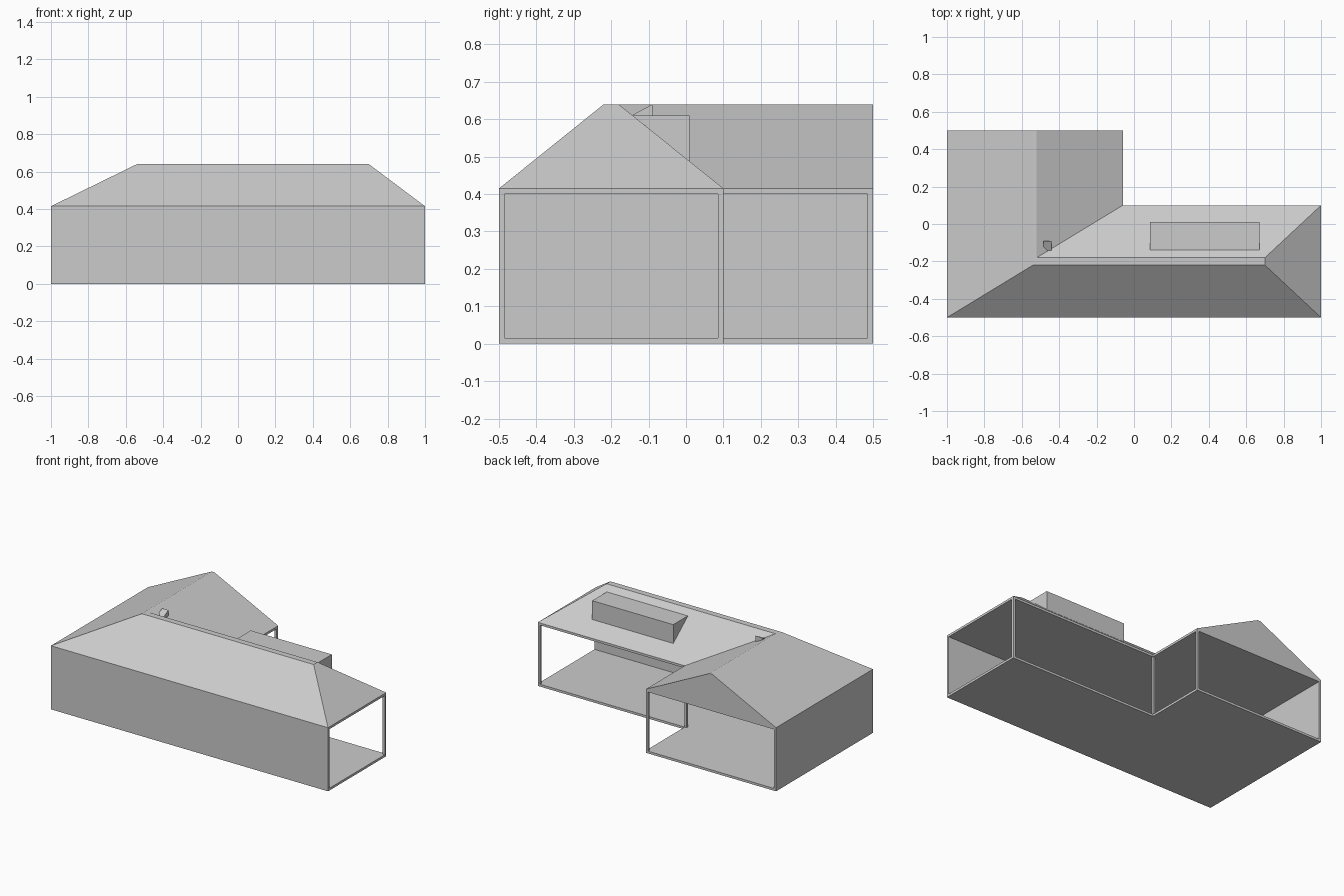
import bpy

if "Cube" in bpy.data.objects:
    bpy.data.objects.remove(bpy.data.objects["Cube"])

T = 0.015           # frame and slab thickness
EAVE, RIDGE = 0.415, 0.64


def mesh_object(name, verts, faces):
    mesh = bpy.data.meshes.new(name)
    mesh.from_pydata(verts, [], faces)
    mesh.update()
    obj = bpy.data.objects.new(name, mesh)
    bpy.context.collection.objects.link(obj)
    return obj


def loft(name, lower, upper):
    """Closed solid between two matching counter-clockwise loops."""
    n = len(lower)
    sides = [(i, (i + 1) % n, n + (i + 1) % n, n + i) for i in range(n)]
    caps = [tuple(reversed(range(n))), tuple(range(n, 2 * n))]
    return mesh_object(name, lower + upper, sides + caps)


def at(outline, z):
    return [(x, y, z) for x, y in outline]


def slab(name, outline, z0, z1):
    return loft(name, at(outline, z0), at(outline, z1))


def rect(x0, x1, y0, y1):
    return [(x0, y0), (x1, y0), (x1, y1), (x0, y1)]


# L-shaped plan: long front block plus a wing at the back left
plan = [(-1, -0.5), (1, -0.5), (1, 0.1), (-0.06, 0.1), (-0.06, 0.5), (-1, 0.5)]
ridge = [(-0.54, -0.22), (0.7, -0.22), (0.7, -0.18),
         (-0.52, -0.18), (-0.52, 0.5), (-0.54, 0.5)]

slab("floor", plan, 0, T)
slab("ceiling", plan, EAVE - T, EAVE)

# Solid walls on the front and left
slab("front_wall", rect(-1, 1, -0.5, -0.5 + T), T, EAVE - T)
slab("left_wall", rect(-1, -1 + T, -0.5 + T, 0.5), T, EAVE - T)

# Corner posts around the open sides
for i, (x, y) in enumerate([(1, 0.1), (-0.06, 0.1), (-0.06, 0.5)]):
    slab(f"corner_post_{i + 1}", rect(x - T, x, y - T, y), T, EAVE - T)

# Hipped roof with narrow flat ridges and a gable on the wing
loft("roof", at(plan, EAVE), at(ridge, RIDGE))

# Long flat-topped dormer: a triangular wedge sitting on the back slope
x0, x1 = 0.085, 0.67
section = [(-0.14, 0.608), (0.01, 0.487), (0.01, 0.61), (-0.14, 0.61)]
loft("dormer", [(x1, y, z) for y, z in section][::-1],
     [(x0, y, z) for y, z in section][::-1]).data.flip_normals()

# Small vent with a sloping top beside the valley
vent = rect(-0.485, -0.44, -0.142, -0.09)
loft("roof_vent", at(vent, 0.59),
     [(x, y, 0.612 if y < -0.1 else 0.64) for x, y in vent])
